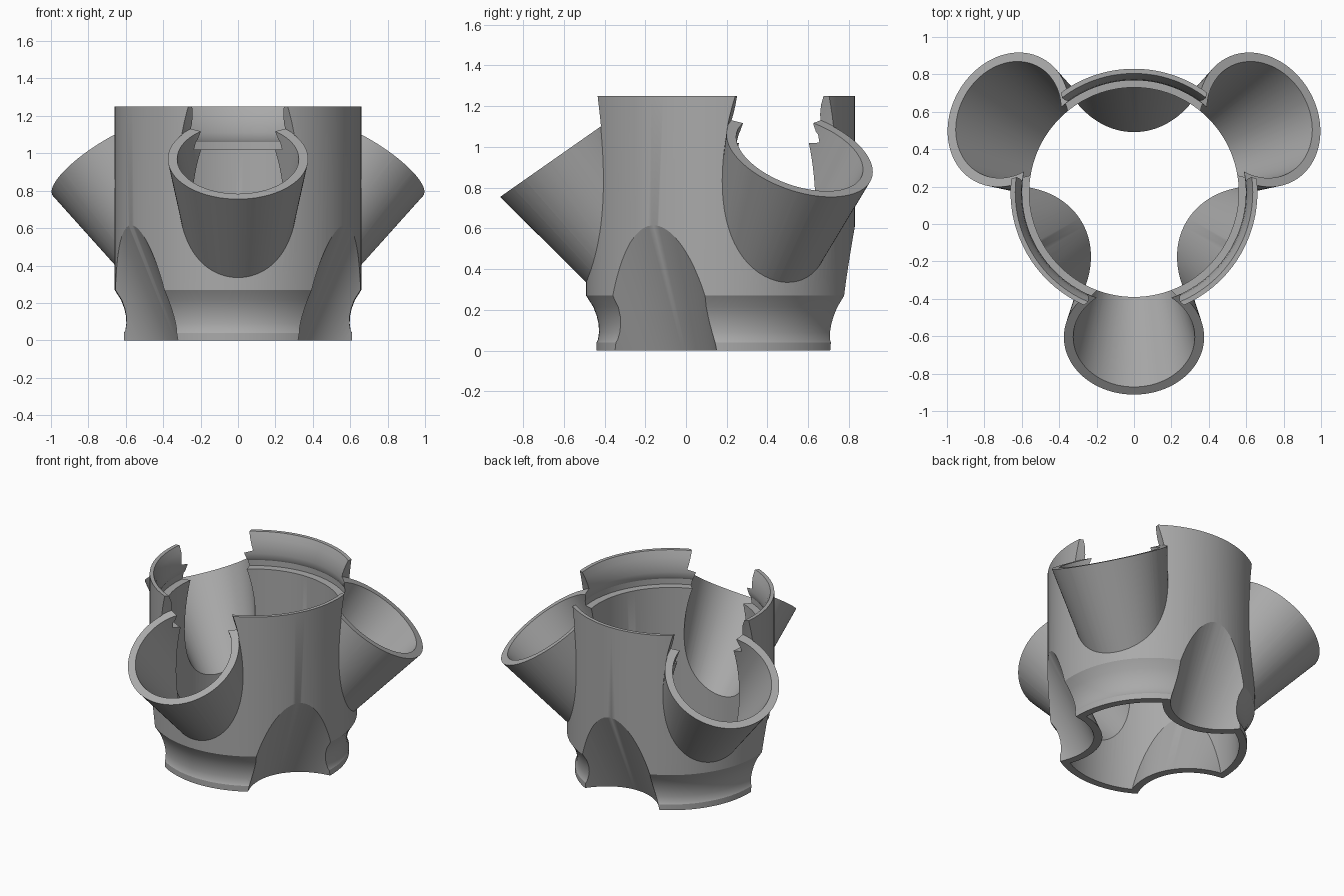
import bpy, bmesh, math
from mathutils import Matrix

if "Cube" in bpy.data.objects:
    bpy.data.objects.remove(bpy.data.objects["Cube"])

AXIS_Y = 0.17                 # tower axis
TILT = math.radians(35)       # pocket lean
TAPER = 0.18                  # pocket cone widening per unit length
RIM_R, RIM_OUT, RIM_Z = 0.375, 0.775, 0.97
WALL = 0.05
POCKETS, DENTS = (270, 30, 150), (90, 210, 330)

grey = bpy.data.materials.new("matte grey")
grey.use_nodes = True
COLOUR = (0.40, 0.40, 0.40, 1)
grey.diffuse_color = COLOUR
grey.node_tree.nodes["Principled BSDF"].inputs["Base Color"].default_value = COLOUR


def lathe(name, profile, places, sides):
    """Closed solid of revolution, one copy for each placement matrix."""
    bm = bmesh.new()
    for place in places:
        rings = []
        for r, z in profile:
            ring = []
            for i in range(sides):
                a = math.tau * i / sides
                co = place @ Matrix.Rotation(a, 4, 'Z') @ Matrix.Translation((r, 0, z))
                ring.append(bm.verts.new(co.translation))
            rings.append(ring)
        for low, high in zip(rings, rings[1:]):
            for i in range(sides):
                j = (i + 1) % sides
                bm.faces.new((low[i], low[j], high[j], high[i]))
        bm.faces.new(rings[0][::-1])
        bm.faces.new(rings[-1])
    bmesh.ops.recalc_face_normals(bm, faces=bm.faces)
    mesh = bpy.data.meshes.new(name)
    bm.to_mesh(mesh)
    bm.free()
    mesh.materials.append(grey)
    obj = bpy.data.objects.new(name, mesh)
    bpy.context.collection.objects.link(obj)
    return obj


def combine(target, tool, operation):
    """Apply a boolean and discard the tool."""
    mod = target.modifiers.new("combine", 'BOOLEAN')
    mod.operation, mod.solver, mod.object = operation, 'EXACT', tool
    bpy.context.view_layer.objects.active = target
    bpy.ops.object.modifier_apply(modifier=mod.name)
    bpy.data.objects.remove(tool)


def tilted(angles, z):
    """Leaning frames around the tower axis, origin at the rim centre."""
    return [Matrix.Translation((0, AXIS_Y, 0))
            @ Matrix.Rotation(math.radians(a), 4, 'Z')
            @ Matrix.Translation((RIM_OUT, 0, z))
            @ Matrix.Rotation(TILT, 4, 'Y') for a in angles]


def cone(start, end, offset=0.0):
    return [(RIM_R + offset + TAPER * t, t) for t in (start, end)]


axis = [Matrix.Translation((0, AXIS_Y, 0))]

# Tower body with a concave neck at the foot
neck = [(0.61, 0), (0.61, 0.04), (0.602, 0.055), (0.597, 0.09), (0.599, 0.13),
        (0.608, 0.17), (0.625, 0.215), (0.66, 0.27)]
tower = lathe("planter_tower", neck + [(0.66, 1.25)], axis, 128)

# Leaning pockets
combine(tower, lathe("pockets", cone(-0.7, 0.04), tilted(POCKETS, RIM_Z), 96), 'UNION')

# Bore with a socket at the top; the dent walls stay standing inside it
bore = lathe("bore", [(0.56, -0.1), (0.56, 1.02), (0.61, 1.021), (0.61, 1.06),
                      (0.602, 1.075), (0.598, 1.11), (0.603, 1.16),
                      (0.615, 1.205), (0.635, 1.25), (0.64, 1.4)], axis, 128)
DENT_Z = RIM_Z - 0.985
combine(bore, lathe("dent_walls", cone(-0.5, 0.9, WALL), tilted(DENTS, DENT_Z), 96),
        'DIFFERENCE')
combine(tower, bore, 'DIFFERENCE')

# Pocket cavities, widening above the rim to open the tower wall
cavity = cone(-0.72, 0, -WALL) + cone(0, 0.6, 0.003)
combine(tower, lathe("cavities", cavity, tilted(POCKETS, RIM_Z), 96), 'DIFFERENCE')

# Dents in the lower wall
combine(tower, lathe("dents", cone(-0.5, 0.9), tilted(DENTS, DENT_Z), 96), 'DIFFERENCE')

# Smooth curved walls, crisp edges
bpy.ops.object.select_all(action='DESELECT')
tower.select_set(True)
bpy.context.view_layer.objects.active = tower
bpy.ops.object.shade_smooth_by_angle(angle=math.radians(25))
